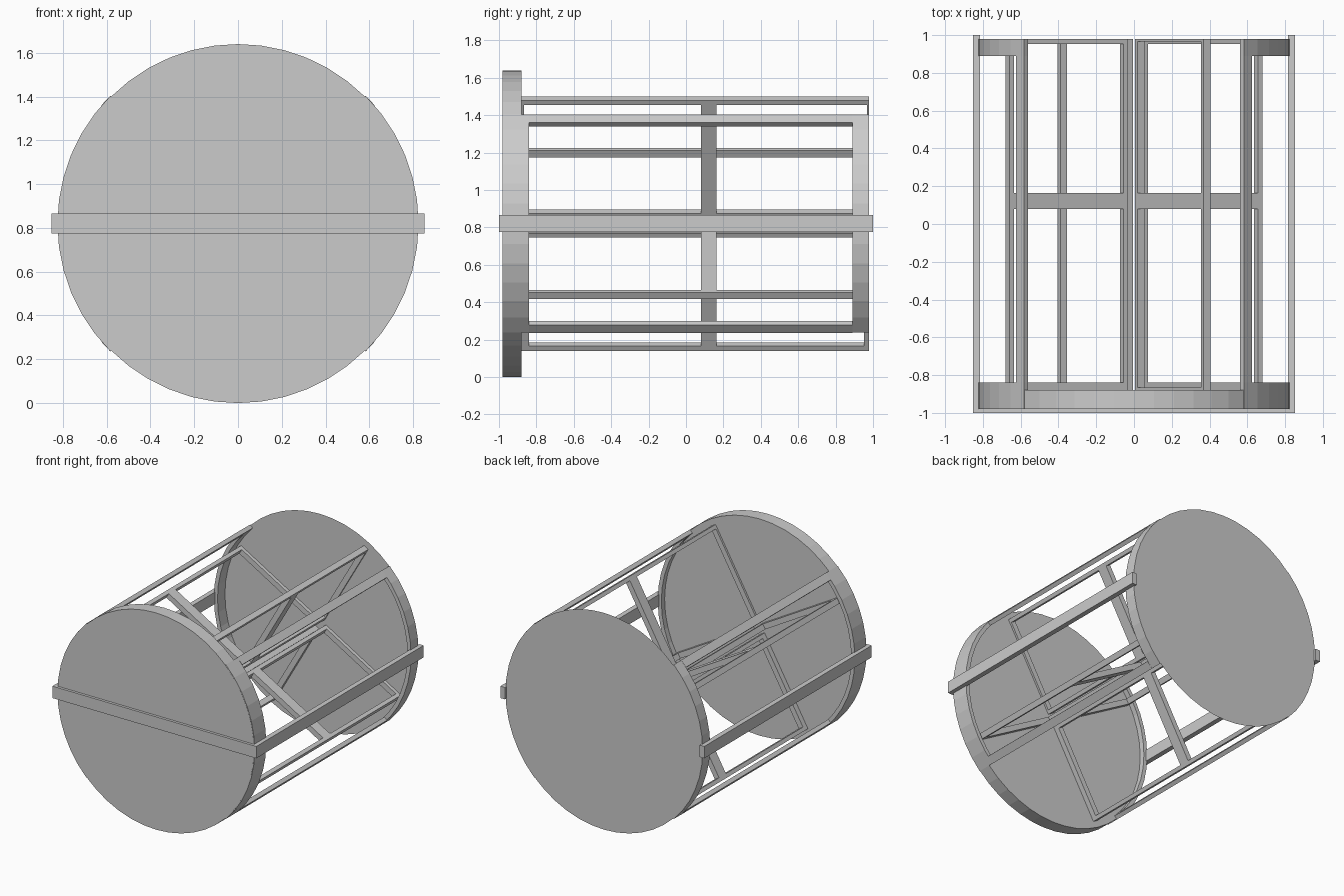
import bpy, bmesh
from math import cos, sin, radians, pi

if "Cube" in bpy.data.objects:
    bpy.data.objects.remove(bpy.data.objects["Cube"])

CZ = 0.82   # height of the drum axis (runs along y)
R = 0.82    # drum radius


def make_object(name, bm):
    bmesh.ops.recalc_face_normals(bm, faces=bm.faces)
    mesh = bpy.data.meshes.new(name)
    bm.to_mesh(mesh)
    bm.free()
    obj = bpy.data.objects.new(name, mesh)
    bpy.context.collection.objects.link(obj)
    return obj


def prism(bm, profile, y0, y1):
    """Extrude an (x, z) outline along y."""
    a = [bm.verts.new((x, y0, z)) for x, z in profile]
    b = [bm.verts.new((x, y1, z)) for x, z in profile]
    n = len(profile)
    bm.faces.new(a)
    bm.faces.new(b[::-1])
    for i in range(n):
        j = (i + 1) % n
        bm.faces.new((a[i], b[i], b[j], a[j]))


def radial_bar(bm, deg, r0, r1, t, y0, y1):
    """Box lying in the radial plane at an angle, t thick."""
    c, s = cos(radians(deg)), sin(radians(deg))
    pts = [(r0, -t / 2), (r1, -t / 2), (r1, t / 2), (r0, t / 2)]
    prism(bm, [(r * c - w * s, CZ + r * s + w * c) for r, w in pts], y0, y1)


def arc_rail(bm, a0, a1, r0, r1, y0, y1, steps=12):
    """Curved rail between two angles."""
    ang = [radians(a0 + (a1 - a0) * i / steps) for i in range(steps + 1)]
    rings = []
    for a in ang:
        rings.append([bm.verts.new((r * cos(a), y, CZ + r * sin(a)))
                      for r, y in ((r0, y0), (r1, y0), (r1, y1), (r0, y1))])
    for p, q in zip(rings, rings[1:]):
        for i in range(4):
            j = (i + 1) % 4
            bm.faces.new((p[i], p[j], q[j], q[i]))
    bm.faces.new(rings[0])
    bm.faces.new(rings[-1][::-1])


def circle(n=48):
    return [(R * cos(2 * pi * i / n), CZ + R * sin(2 * pi * i / n)) for i in range(n)]


# thick front disc
bm = bmesh.new()
prism(bm, circle(), -0.98, -0.88)
make_object("front_disc", bm)

# sheet-thin back disc
bm = bmesh.new()
bm.faces.new([bm.verts.new((x, 0.98, z)) for x, z in circle()])
make_object("back_disc", bm)

# straight side posts joined by a bar across the front
bm = bmesh.new()
for s in (-1, 1):
    prism(bm, [(s * 0.815, 0.775), (s * 0.853, 0.775),
               (s * 0.853, 0.865), (s * 0.815, 0.865)], -1.0, 1.0)
prism(bm, [(-0.815, 0.775), (0.815, 0.775), (0.815, 0.865), (-0.815, 0.865)], -1.0, -0.975)
make_object("outer_frame", bm)

# curved side wall frames
for name, mid in (("right_wall_frame", 0), ("left_wall_frame", 180)):
    bm = bmesh.new()
    arc_rail(bm, mid - 45, mid + 45, 0.795, 0.825, -0.979, -0.84)
    arc_rail(bm, mid - 45, mid + 45, 0.795, 0.825, 0.89, 0.979)
    for d in (-43, 43):
        radial_bar(bm, mid + d, 0.795, 0.825, 0.06, -0.84, 0.89)
    make_object(name, bm)

# four wing frames around the axis
T = 0.041
for i, deg in enumerate((60, 150, 240, 330)):
    lo, hi = (-0.865, 0.967) if i == 0 else (-0.84, 0.952)
    bm = bmesh.new()
    radial_bar(bm, deg, 0.745, 0.773, T, -0.88, 0.979)   # outer stile
    radial_bar(bm, deg, 0.047, 0.075, T, -0.88, 0.979)   # inner stile
    for y0, y1 in ((-0.88, lo), (0.08, 0.163), (hi, 0.979)):
        radial_bar(bm, deg, 0.075, 0.745, T, y0, y1)     # rails
    make_object(f"wing_frame_{i + 1}", bm)
